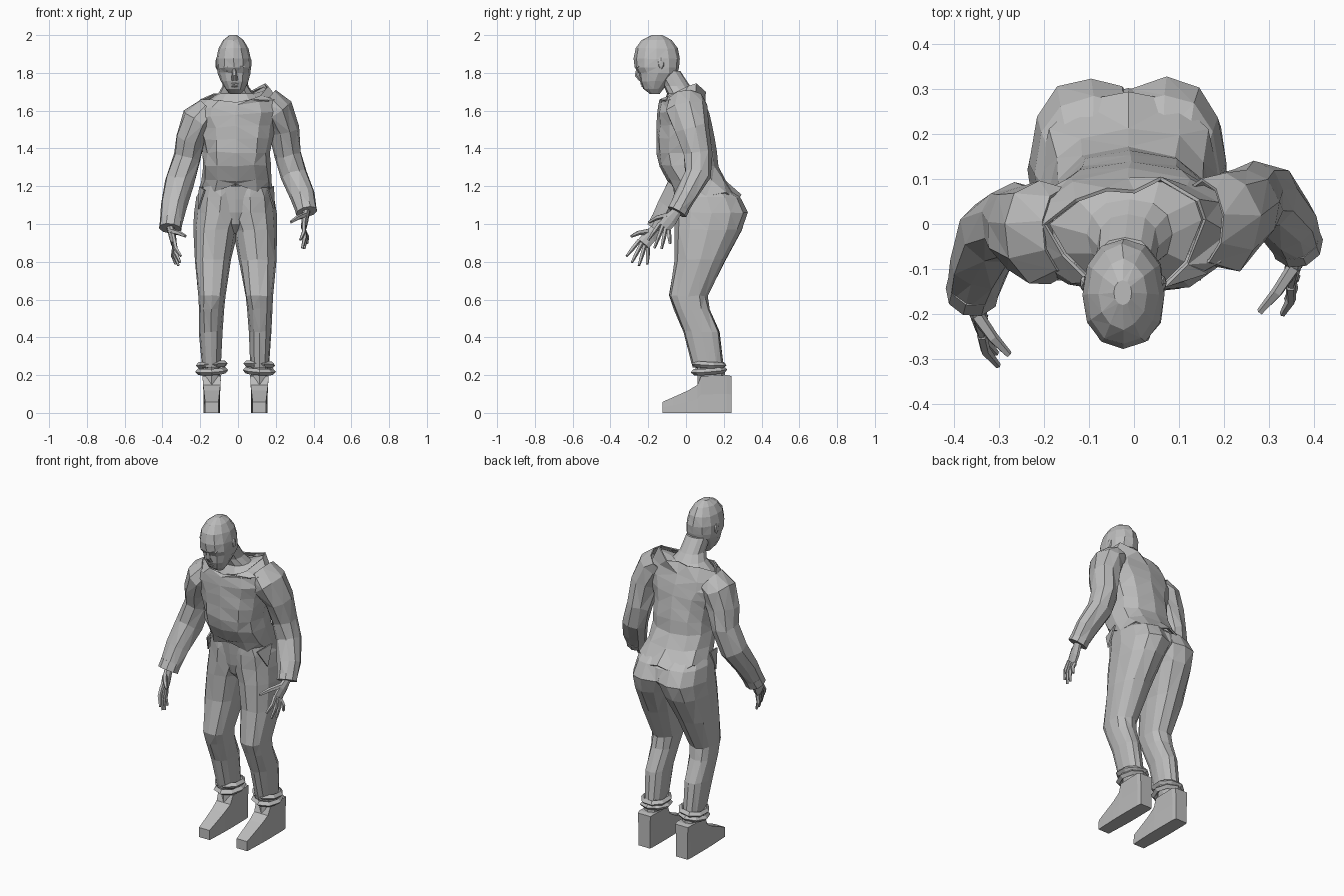
import bpy, bmesh, math, random
from mathutils import Vector

random.seed(4)
cube = bpy.data.objects.get("Cube")
if cube:
    bpy.data.objects.remove(cube)

grey = bpy.data.materials.new("plain grey")
grey.use_nodes = True
grey.diffuse_color = (0.5, 0.5, 0.5, 1)
grey.node_tree.nodes["Principled BSDF"].inputs["Base Color"].default_value = (0.5, 0.5, 0.5, 1)
X = Vector((1, 0, 0))


def finish(name, bm):
    bmesh.ops.recalc_face_normals(bm, faces=bm.faces)
    mesh = bpy.data.meshes.new(name)
    bm.to_mesh(mesh)
    bm.free()
    mesh.materials.append(grey)
    obj = bpy.data.objects.new(name, mesh)
    bpy.context.collection.objects.link(obj)
    return obj


def loft(name, rings, caps=(True, True), jitter=0):
    """Skin a series of equal closed rings, with optional end caps."""
    bm = bmesh.new()
    rows = [[bm.verts.new(p) for p in ring] for ring in rings]
    n = len(rows[0])
    for a, b in zip(rows, rows[1:]):
        for i in range(n):
            j = (i + 1) % n
            bm.faces.new((a[i], a[j], b[j], b[i]))
    for row, cap in ((rows[0], caps[0]), (rows[-1], caps[1])):
        if cap:
            bm.faces.new(row)
    if jitter:
        for row in rows[1:-1]:
            for v in row:
                v.co += Vector([random.uniform(-jitter, jitter) for _ in range(3)])
        bmesh.ops.triangulate(bm, faces=bm.faces)
    return finish(name, bm)


def level(z, x0, x1, y0, y1, n=12, tilt=0.0, power=0.85):
    """Rounded horizontal ring filling the given x and y range."""
    pts = []
    for i in range(n):
        a = 2 * math.pi * i / n
        c, s = (math.copysign(abs(f(a)) ** power, f(a)) for f in (math.cos, math.sin))
        x = (x0 + x1) / 2 + c * (x1 - x0) / 2
        pts.append(Vector((x, (y0 + y1) / 2 + s * (y1 - y0) / 2, z + tilt * x)))
    return pts


def frame(a, b):
    t = (b - a).normalized()
    v = t.cross(X).normalized()
    return v, v.cross(t)


def tube(name, path, radii, n=8, caps=(True, True), jitter=0):
    """Tube along a path; each radius is a (wide, thin) pair."""
    path = [Vector(p) for p in path]
    rings = []
    for k, p in enumerate(path):
        v, u = frame(path[max(k - 1, 0)], path[min(k + 1, len(path) - 1)])
        w, h = radii[k]
        rings.append([p + v * w * math.cos(a) + u * h * math.sin(a)
                      for a in (2 * math.pi * (i + 0.5) / n for i in range(n))])
    return loft(name, rings, caps, jitter)


def blob(name, pos, size):
    bm = bmesh.new()
    bmesh.ops.create_icosphere(bm, subdivisions=1, radius=1)
    for v in bm.verts:
        v.co = Vector(pos) + Vector([c * s for c, s in zip(v.co, size)])
    return finish(name, bm)


def thicken(obj, amount):
    mod = obj.modifiers.new("cloth thickness", "SOLIDIFY")
    mod.thickness = amount


# Shirt body with torn collar and ragged hem that drops towards the back
collar = [Vector(p) for p in (
    (.16, .01, 1.73), (.145, .055, 1.745), (.06, .105, 1.70), (0, .075, 1.70),
    (-.06, .08, 1.69), (-.13, .055, 1.69), (-.2, 0, 1.66), (-.16, -.07, 1.66),
    (-.1, -.13, 1.655), (-.01, -.135, 1.645), (.07, -.14, 1.66), (.12, -.09, 1.68))]
hem = level(1.165, -.212, .188, -.078, .294)
for i, p in enumerate(hem):
    p.z += (0.018 if i % 2 else -0.018) - 0.15 * (p.y - .11)
shirt = loft("shirt", [
    hem,
    level(1.23, -.198, .18, -.098, .212),
    level(1.31, -.19, .17, -.145, .168),
    level(1.38, -.188, .172, -.155, .158),
    level(1.45, -.195, .182, -.16, .147),
    level(1.52, -.215, .2, -.158, .135, tilt=.05),
    level(1.58, -.245, .225, -.154, .12, tilt=.1),
    level(1.635, -.235, .215, -.147, .105, tilt=.12),
    collar], (False, False), 0.006)
thicken(shirt, 0.008)

# Torn flaps at the collar and hem
for name, pts in (
        ("collar_flap", ((.07, -.14, 1.66), (.165, -.11, 1.655), (.12, -.09, 1.68))),
        ("right_hem_flap", ((-.207, .06, 1.2), (-.18, -.045, 1.18), (-.212, .01, 1.08))),
        ("left_hem_flap", ((.183, .06, 1.2), (.156, -.045, 1.18), (.188, .01, 1.08)))):
    bm = bmesh.new()
    bm.faces.new([bm.verts.new(p) for p in pts])
    thicken(finish(name, bm), 0.008)

# Bare upper chest inside the collar, and neck
inner = [Vector((p.x * .94, p.y * .93, p.z - .02)) for p in collar]
loft("neck", [
    inner,
    level(1.69, -.105, .085, -.1, .055),
    level(1.73, -.082, .055, -.118, .022),
    level(1.81, -.085, .045, -.16, -.03)], (False, True))

# Head
loft("head", [
    level(1.688, -.045, .015, -.19, -.14, 12),
    level(1.715, -.068, .036, -.225, -.12, 12),
    level(1.755, -.091, .054, -.243, -.085, 12),
    level(1.80, -.107, .066, -.25, -.045, 12),
    level(1.828, -.113, .069, -.27, -.038, 12),
    level(1.875, -.115, .068, -.279, -.034, 12, power=.95),
    level(1.93, -.104, .054, -.267, -.045, 12, power=.95),
    level(1.975, -.078, .028, -.234, -.078, 12, power=1),
    level(2.0, -.045, -.005, -.18, -.125, 12, power=1)], jitter=0.002)

# Face
tube("nose", [(-.021, -.256, 1.825), (-.019, -.262, 1.787), (-.018, -.243, 1.762)],
     [(.008, .009), (.011, .014), (.008, .018)], 6)
blob("upper_lip", (-.018, -.232, 1.742), (.026, .011, .006))
blob("lower_lip", (-.018, -.227, 1.73), (.022, .011, .007))
for side, s in (("left", 1), ("right", -1)):
    blob(side + "_brow", (-.022 + s * .035, -.25, 1.832), (.026, .016, .008))
    blob(side + "_eye", (-.022 + s * .035, -.24, 1.81), (.014, .009, .007))
    blob(side + "_ear", (-.024 + s * .088, -.132, 1.85), (.009, .019, .034))

# Trousers: rounded seat joined to two bent legs
MID = -0.013
loft("seat", [
    level(.95, MID - .03, MID + .03, .02, .13),
    level(1.0, MID - .14, MID + .14, -.03, .245),
    level(1.06, MID - .195, MID + .195, -.052, .302, power=1),
    level(1.13, MID - .195, MID + .195, -.06, .282),
    level(1.20, MID - .185, MID + .18, -.068, .205)])
LEG = (  # height, inner and outer offset, front, back
    (1.20, -.02, .178, -.06, .20), (1.14, -.045, .205, -.062, .285),
    (1.06, -.05, .217, -.06, .325), (.97, -.012, .22, -.058, .295),
    (.81, .02, .217, -.06, .207), (.62, .05, .2, -.088, .112),
    (.55, .06, .197, -.062, .125), (.43, .07, .192, -.015, .178),
    (.24, .078, .177, .035, .2))
for side, s in (("left", 1), ("right", -1)):
    rings = []
    for z, a, b, y0, y1 in LEG:
        x0, x1 = sorted((MID + s * a, MID + s * b))
        rings.append(level(z, x0, x1, y0, y1, 12))
    loft(side + "_trouser_leg", rings, jitter=0.004)

    # Rolled cuffs
    fx = MID + s * .126
    for k, z in enumerate((.222, .256)):
        bpy.ops.mesh.primitive_torus_add(
            major_segments=8, minor_segments=4, major_radius=.076, minor_radius=.017,
            location=(fx, .122, z), rotation=(.08 - .12 * k, .06 * s, .3 * k))
        cuff = bpy.context.object
        cuff.name = side + "_trouser_cuff_" + ("low", "high")[k]
        cuff.scale = (.95, 1.05, 1)
        cuff.data.materials.append(grey)

    # Ankle and wedge-shaped shoe
    loft(side + "_ankle", [level(.13, fx - .042, fx + .042, .06, .22, 8),
                           level(.27, fx - .045, fx + .045, .06, .195, 8)])
    shoe = []
    for y, w, top, h in ((-.125, .036, .035, .058), (-.07, .039, .038, .082),
                         (.01, .042, .042, .118), (.06, .043, .046, .148),
                         (.08, .043, .049, .195), (.215, .042, .048, .2),
                         (.24, .038, .042, .195)):
        shoe.append([Vector((fx + dx, y, z)) for dx, z in
                     ((-w, 0), (w, 0), (w, h * .5), (top, h), (-top, h), (-w, h * .5))])
    loft(side + "_shoe", shoe)

# Sleeves, hands and fingers; sleeves are broadest front to back at the shoulder
ARMS = {
    "left": (
        ((.15, .005, 1.655), (.205, .005, 1.605), (.245, .035, 1.5), (.267, .065, 1.37),
         (.297, .06, 1.26), (.343, 0, 1.15), (.362, -.045, 1.07)),
        (.075, .088, .08, .073, .071, .065, .056),
        (.348, -.115, .985),
        ((.33, -.2, .915), (.34, -.168, .872), (.35, -.13, .868), (.365, -.085, .895)),
        (.28, -.195, 1.01)),
    "right": (
        ((-.155, -.015, 1.6), (-.212, -.02, 1.55), (-.25, -.005, 1.45), (-.272, .01, 1.35),
         (-.31, -.015, 1.22), (-.343, -.09, 1.1), (-.358, -.15, .985)),
        (.075, .092, .082, .076, .077, .07, .058),
        (-.338, -.225, .895),
        ((-.302, -.315, .83), (-.306, -.287, .797), (-.315, -.25, .78), (-.33, -.205, .787)),
        (-.278, -.29, .935))}
for side, (path, radii, knuckles, tips, thumb) in ARMS.items():
    s = 1 if side == "left" else -1
    spread = (1.28, 1.28, 1.18, 1.08, 1, .92, .92)
    sleeve = tube(side + "_sleeve", path, [(r * k, r) for r, k in zip(radii, spread)], 9,
                  (False, False), 0.006)
    thicken(sleeve, 0.007)
    above, wrist, end = Vector(path[-2]), Vector(path[-1]), Vector(knuckles)
    tube(side + "_sleeve_cuff", (wrist.lerp(above, .3), wrist.lerp(above, -.08)),
         [(radii[-1], radii[-1] * 1.04)] * 2, 9)
    tube(side + "_palm", (wrist.lerp(above, .2), wrist, wrist.lerp(end, .55), end),
         [(.026, .022), (.027, .02), (.04, .019), (.039, .015)], 8)
    v, u = frame(wrist, end)
    for k, tip in enumerate(tips):
        base, tip = end + v * (.03 - .02 * k), Vector(tip)
        bend = base.lerp(tip, .5) + X * s * .01
        tube(f"{side}_finger_{k + 1}", (base, bend, tip),
             [(.012, .012), (.0115, .0115), (.007, .007)], 5)
    base, tip = wrist.lerp(end, .45) + v * .025, Vector(thumb)
    tube(side + "_thumb", (base, base.lerp(tip, .5) + v * .008, tip),
         [(.016, .016), (.013, .013), (.008, .008)], 5)
